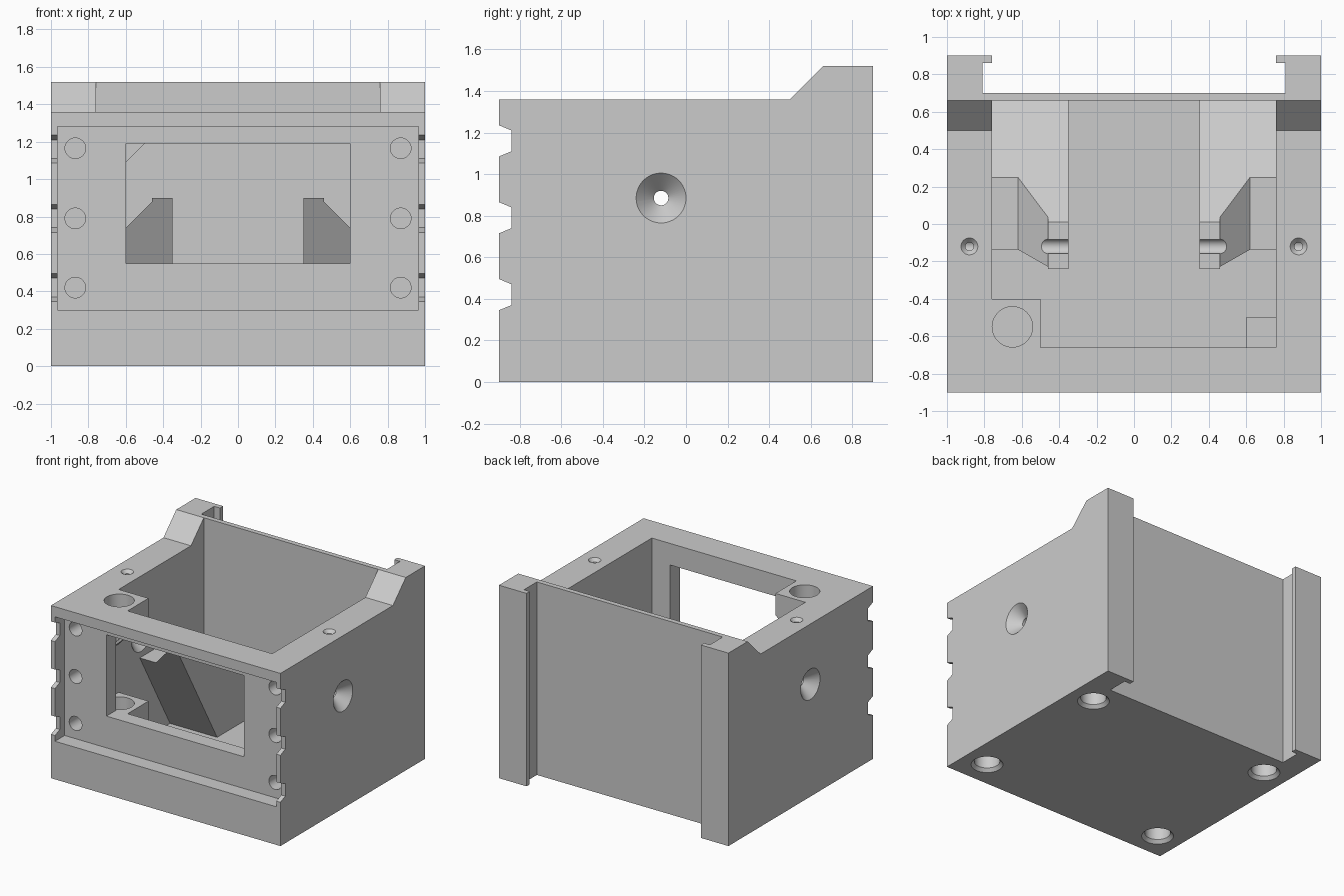
import bpy, bmesh, math
from mathutils import Vector, Matrix

if "Cube" in bpy.data.objects:
    bpy.data.objects.remove(bpy.data.objects["Cube"])

grey = bpy.data.materials.new("light_grey")
grey.diffuse_color = (0.6, 0.6, 0.6, 1)
grey.use_nodes = True
grey.node_tree.nodes["Principled BSDF"].inputs["Base Color"].default_value = grey.diffuse_color


def finish(name, bm):
    bmesh.ops.recalc_face_normals(bm, faces=bm.faces)
    me = bpy.data.meshes.new(name)
    bm.to_mesh(me)
    bm.free()
    ob = bpy.data.objects.new(name, me)
    bpy.context.collection.objects.link(ob)
    me.materials.append(grey)
    return ob


def prism(name, pts, a, b, axis):
    """Extrude a (y,z) profile along x, or an (x,z) profile along y."""
    bm = bmesh.new()
    place = (lambda p, t: (t, p[0], p[1])) if axis == 'x' else (lambda p, t: (p[0], t, p[1]))
    face = bm.faces.new([bm.verts.new(place(p, a)) for p in pts])
    ext = bmesh.ops.extrude_face_region(bm, geom=[face])
    verts = [g for g in ext['geom'] if isinstance(g, bmesh.types.BMVert)]
    bmesh.ops.translate(bm, verts=verts, vec=place((0, 0), b - a))
    return finish(name, bm)


def box(name, x0, x1, y0, y1, z0, z1):
    return prism(name, [(y0, z0), (y1, z0), (y1, z1), (y0, z1)], x0, x1, 'x')


def lathe(name, pts, loc, axis, n=48):
    """Solid of revolution from (radius, height) points along an axis."""
    bm = bmesh.new()
    rot = Vector((0, 0, 1)).rotation_difference(Vector(axis)).to_matrix().to_4x4()
    rings = [[bm.verts.new((r * math.cos(2 * math.pi * i / n),
                            r * math.sin(2 * math.pi * i / n), h)) for i in range(n)]
             for r, h in pts]
    for lo, hi in zip(rings, rings[1:]):
        for i in range(n):
            j = (i + 1) % n
            bm.faces.new((lo[i], lo[j], hi[j], hi[i]))
    bm.faces.new(rings[0][::-1])
    bm.faces.new(rings[-1])
    bmesh.ops.transform(bm, matrix=Matrix.Translation(loc) @ rot, verts=bm.verts)
    return finish(name, bm)


def combine(target, tool, op='DIFFERENCE'):
    tool.hide_render = True
    mod = target.modifiers.new("bool", 'BOOLEAN')
    mod.operation, mod.solver, mod.object = op, 'EXACT', tool
    bpy.context.view_layer.objects.active = target
    bpy.ops.object.modifier_apply(modifier=mod.name)
    bpy.data.objects.remove(tool)


# Outer block with raised rear, hollowed out
body = prism("housing", [(-.9, 0), (.9, 0), (.9, 1.52), (.66, 1.52), (.5, 1.36), (-.9, 1.36)],
             -1, 1, 'x')
combine(body, box("cavity", -.76, .76, -.66, .66, .06, 2))

# Rear slide channel with retaining lips
combine(body, box("channel", -.81, .81, .70, .86, -.1, 2))
combine(body, box("channel_mouth", -.76, .76, .8, 1, -.1, 2))

# Leaning inner supports with sloped shoulders
for s in (-1, 1):
    sup = prism("support", [(-.24, .9), (.01, .9), (.68, .395), (.68, .03), (.257, .03)],
                s * .35, s * .8, 'x')
    combine(sup, prism("shoulder", [(s * .46, .88), (s * .62, .72), (s * .9, .72),
                                    (s * .9, 1), (s * .46, 1)], -.5, .8, 'y'))
    combine(body, sup, 'UNION')

# Front corner blocks
combine(body, prism("upper_corner", [(-.8, 1.36), (-.5, 1.36), (-.5, 1.19), (-.8, .89)],
                    -.70, -.4, 'y'), 'UNION')
combine(body, box("lower_corner", -.8, -.5, -.70, -.4, .03, .55), 'UNION')
combine(body, box("small_corner", .6, .8, -.70, -.5, .03, .3), 'UNION')

# Front recess and window
combine(body, box("recess", -.965, .965, -1, -.78, .3, 1.28))
combine(body, box("window", -.6, .6, -1, -.66, .55, 1.19))

# Clip notches in the front flanges
for z in (1.16, .79, .42):
    combine(body, prism("notch", [(-.94, z + .092), (-.9, z + .075), (-.84, z + .05),
                                  (-.84, z - .05), (-.9, z - .075), (-.94, z - .092)],
                        -1.1, 1.1, 'x'))

# Vertical bore through the corner blocks
combine(body, lathe("corner_bore", [(.108, .08), (.108, 1.5)], (-.65, -.55, 0), (0, 0, 1)))

# Groove across the support tips
combine(body, lathe("groove", [(.04, -.7), (.04, .7)], (0, -.12, .885), (1, 0, 0)))

for s in (-1, 1):
    # Double-flared side holes
    combine(body, lathe("side_hole", [(.13, .75), (.035, .845), (.035, .915), (.13, 1.01)],
                        (0, -.12, .885), (s, 0, 0)))
    # Small countersunk holes from the top into the side holes
    combine(body, lathe("top_hole", [(.022, .885), (.022, 1.335), (.045, 1.36), (.045, 1.4)],
                        (s * .88, -.12, 0), (0, 0, 1)))
    # Front plate holes
    for z in (1.165, .79, .42):
        combine(body, lathe("front_hole", [(.055, .6), (.055, .86)], (s * .87, 0, z), (0, -1, 0)))
    # Chamfered foot sockets underneath
    for y in (-.69, .5):
        combine(body, lathe("foot_socket", [(.115, -.05), (.115, 0), (.092, .025), (.092, .2)],
                            (s * .8, y, 0), (0, 0, 1)))

# Shading and material
body.data.materials.clear()
body.data.materials.append(grey)
for p in body.data.polygons:
    p.material_index = 0
bpy.ops.object.select_all(action='DESELECT')
body.select_set(True)
bpy.context.view_layer.objects.active = body
bpy.ops.object.shade_smooth_by_angle(angle=math.radians(25))
